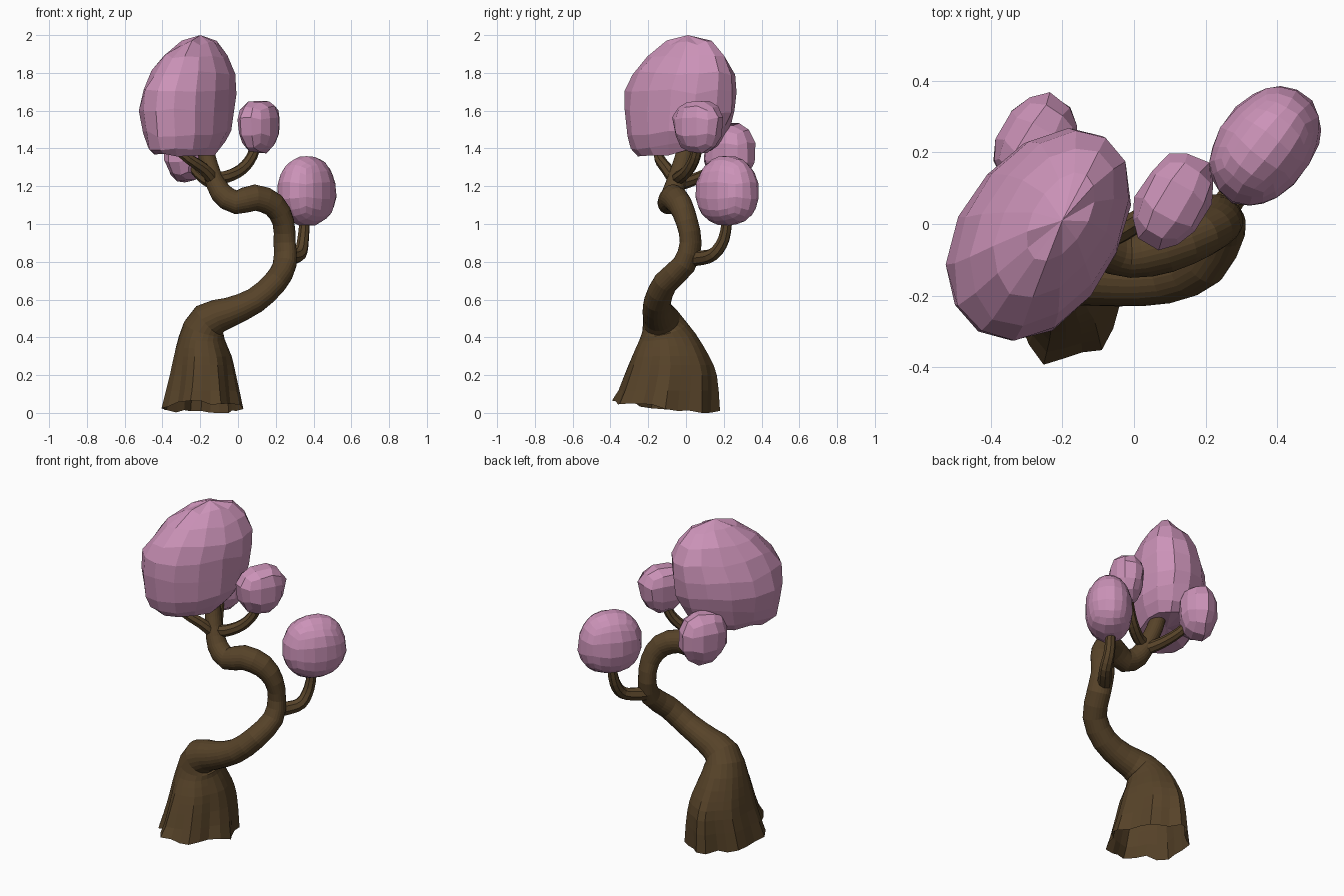
import bpy, bmesh, math, random
from mathutils import Vector, Matrix

if "Cube" in bpy.data.objects:
    bpy.data.objects.remove(bpy.data.objects["Cube"])

random.seed(4)


def material(name, rgb):
    m = bpy.data.materials.new(name)
    m.diffuse_color = (*rgb, 1)
    m.use_nodes = True
    m.node_tree.nodes["Principled BSDF"].inputs["Base Color"].default_value = m.diffuse_color
    return m


bark = material("bark", (0.095, 0.056, 0.022))
blossom = material("blossom", (0.60, 0.29, 0.48))


def finish(bm, name, mat):
    bmesh.ops.recalc_face_normals(bm, faces=bm.faces)
    me = bpy.data.meshes.new(name)
    bm.to_mesh(me)
    bm.free()
    me.materials.append(mat)
    ob = bpy.data.objects.new(name, me)
    bpy.context.collection.objects.link(ob)
    return ob


def loft(name, rings, mat, cap_start=None, cap_end=None):
    # skin a list of rings; optional fan caps around a centre point
    bm = bmesh.new()
    vs = [[bm.verts.new(p) for p in r] for r in rings]
    n = len(vs[0])
    for a, b in zip(vs, vs[1:]):
        for i in range(n):
            j = (i + 1) % n
            bm.faces.new((a[i], a[j], b[j], b[i]))
    for ring, tip in ((vs[0], cap_start), (vs[-1], cap_end)):
        if tip is not None:
            t = bm.verts.new(tip)
            for i in range(n):
                bm.faces.new((ring[i], ring[(i + 1) % n], t))
    return finish(bm, name, mat)


def smooth_path(pts, steps):
    # Catmull-Rom through (x, y, z, r1, r2) tuples
    p = [Vector(q) for q in pts]
    p = [2 * p[0] - p[1]] + p + [2 * p[-1] - p[-2]]
    out = []
    for i in range(1, len(p) - 2):
        a, b, c, d = p[i - 1:i + 3]
        for s in range(steps):
            t = s / steps
            out.append(0.5 * (2 * b + (c - a) * t + (2 * a - 5 * b + 4 * c - d) * t * t
                              + (3 * b - a - 3 * c + d) * t ** 3))
    return out + [p[-2]]


def tube(name, pts, sides, steps, flare=False):
    path = smooth_path(pts, steps)
    pos = [Vector(q[:3]) for q in path]
    u = Vector((1, 0, 0))
    rings = []
    for k, q in enumerate(path):
        t = (pos[min(k + 1, len(pos) - 1)] - pos[max(k - 1, 0)]).normalized()
        if flare:
            # keep the root rings level, easing into the path direction
            t = Vector((0, 0, 1)).lerp(t, min(1, max(0, (pos[k].z - 0.28) / 0.22))).normalized()
        u = (u - t * u.dot(t)).normalized()
        v = t.cross(u)
        ring = []
        for i in range(sides):
            a = math.tau * i / sides
            # root folds fade out up the trunk
            low = max(0, 1 - pos[k].z / 0.45) if flare else 0
            f = 1 + low * (0.09 * math.cos(7 * a + 0.6) + 0.05 * math.cos(4 * a))
            p = pos[k] + u * (q[3] * f * math.cos(a)) + v * (q[4] * f * math.sin(a))
            if flare and k == 0:
                p.z = max(0, 0.028 - 0.1 * (p.y + 0.11) + random.uniform(-0.014, 0.014))
            ring.append(p)
        rings.append(ring)
    return loft(name, rings, bark, None if flare else pos[0], pos[-1])


# trunk with hollow flared root base
tube("trunk", [
    (-0.195, -0.11, 0.03, 0.20, 0.265), (-0.19, -0.085, 0.20, 0.168, 0.235),
    (-0.19, -0.085, 0.30, 0.15, 0.20), (-0.193, -0.10, 0.40, 0.12, 0.15),
    (-0.155, -0.13, 0.49, 0.10, 0.10), (-0.04, -0.15, 0.535, 0.078, 0.08),
    (0.09, -0.15, 0.595, 0.068, 0.072), (0.195, -0.108, 0.69, 0.064, 0.068),
    (0.247, -0.01, 0.785, 0.058, 0.068), (0.247, 0.025, 0.90, 0.05, 0.066),
    (0.24, 0.005, 1.01, 0.054, 0.062), (0.19, -0.03, 1.10, 0.066, 0.062),
    (0.09, -0.07, 1.14, 0.07, 0.066), (-0.01, -0.09, 1.115, 0.064, 0.06),
    (-0.09, -0.07, 1.165, 0.058, 0.056), (-0.135, -0.04, 1.26, 0.047, 0.05),
    (-0.165, -0.01, 1.36, 0.045, 0.047), (-0.185, 0.0, 1.44, 0.04, 0.04)],
    24, 2, True)


def branch(name, pts, r0, r1):
    n = len(pts) - 1
    tube(name, [(*p, *(2 * [r0 + (r1 - r0) * i / n])) for i, p in enumerate(pts)], 8, 3)


branch("right_branch", [(0.225, 0.0, 0.82), (0.27, 0.07, 0.82), (0.327, 0.145, 0.84),
                        (0.345, 0.20, 0.92), (0.355, 0.222, 1.05)], 0.044, 0.027)
branch("inner_branch", [(-0.14, -0.05, 1.24), (-0.06, -0.03, 1.25),
                        (0.02, 0.015, 1.29), (0.075, 0.05, 1.36), (0.10, 0.065, 1.45)], 0.037, 0.026)
branch("left_branch", [(-0.12, -0.05, 1.22), (-0.18, -0.10, 1.29),
                       (-0.26, -0.14, 1.345), (-0.34, -0.145, 1.41)], 0.036, 0.025)
branch("back_branch", [(-0.12, -0.04, 1.21), (-0.17, 0.04, 1.235),
                       (-0.22, 0.13, 1.28), (-0.26, 0.2, 1.35)], 0.036, 0.024)

# large crown: stacked tilted ellipses, peaked top and flat underside
rot = Matrix.Rotation(math.radians(58), 3, 'Z')
rings = []
for z, cx, cy, sl, sw in [(1.38, -0.275, -0.055, 0.66, 0.68), (1.42, -0.275, -0.05, 0.79, 0.83),
                          (1.50, -0.268, -0.04, 0.91, 0.94), (1.60, -0.268, -0.033, 0.98, 1.0),
                          (1.70, -0.258, -0.03, 0.97, 0.96), (1.80, -0.236, -0.012, 0.90, 0.84),
                          (1.89, -0.222, 0.005, 0.71, 0.63), (1.96, -0.205, 0.02, 0.42, 0.34)]:
    ring = []
    for i in range(14):
        a = math.tau * i / 14
        f = random.uniform(0.985, 1.03)
        p = rot @ Vector((0.325 * f * sl * math.cos(a), 0.218 * f * sw * math.sin(a), 0))
        tilt = 0.1 * p.y if z < 1.55 else 0
        ring.append(p + Vector((cx, cy, z + tilt + random.uniform(-0.014, 0.014))))
    rings.append(ring)
loft("large_crown", rings, blossom, (-0.27, -0.04, 1.40), (-0.2, 0.01, 2.0))


def clump(name, centre, half, angle, cuts, taper, jitter, boxy):
    # rounded cube-sphere with slightly uneven facets; boxy < 1 squares it in z
    bm = bmesh.new()
    bmesh.ops.create_cube(bm, size=2)
    bmesh.ops.subdivide_edges(bm, edges=bm.edges[:], cuts=cuts, use_grid_fill=True)
    r = Matrix.Rotation(math.radians(angle), 3, 'Z')
    for v in bm.verts:
        d = v.co.normalized()
        w = random.uniform(1 - jitter, 1 + jitter) * (1 + taper * d.z)
        dz = math.copysign(abs(d.z) ** boxy, d.z) * random.uniform(1 - jitter, 1 + jitter)
        v.co = r @ Vector((d.x * half[0] * w, d.y * half[1] * w, dz * half[2])) + Vector(centre)
    finish(bm, name, blossom)


clump("right_clump", (0.365, 0.218, 1.177), (0.184, 0.134, 0.187), 52, 4, -0.06, 0.02, 0.88)
clump("inner_clump", (0.11, 0.065, 1.515), (0.145, 0.103, 0.15), 60, 2, 0.12, 0.05, 0.95)
clump("back_clump", (-0.275, 0.225, 1.378), (0.148, 0.112, 0.165), 60, 2, 0.05, 0.06, 0.97)
